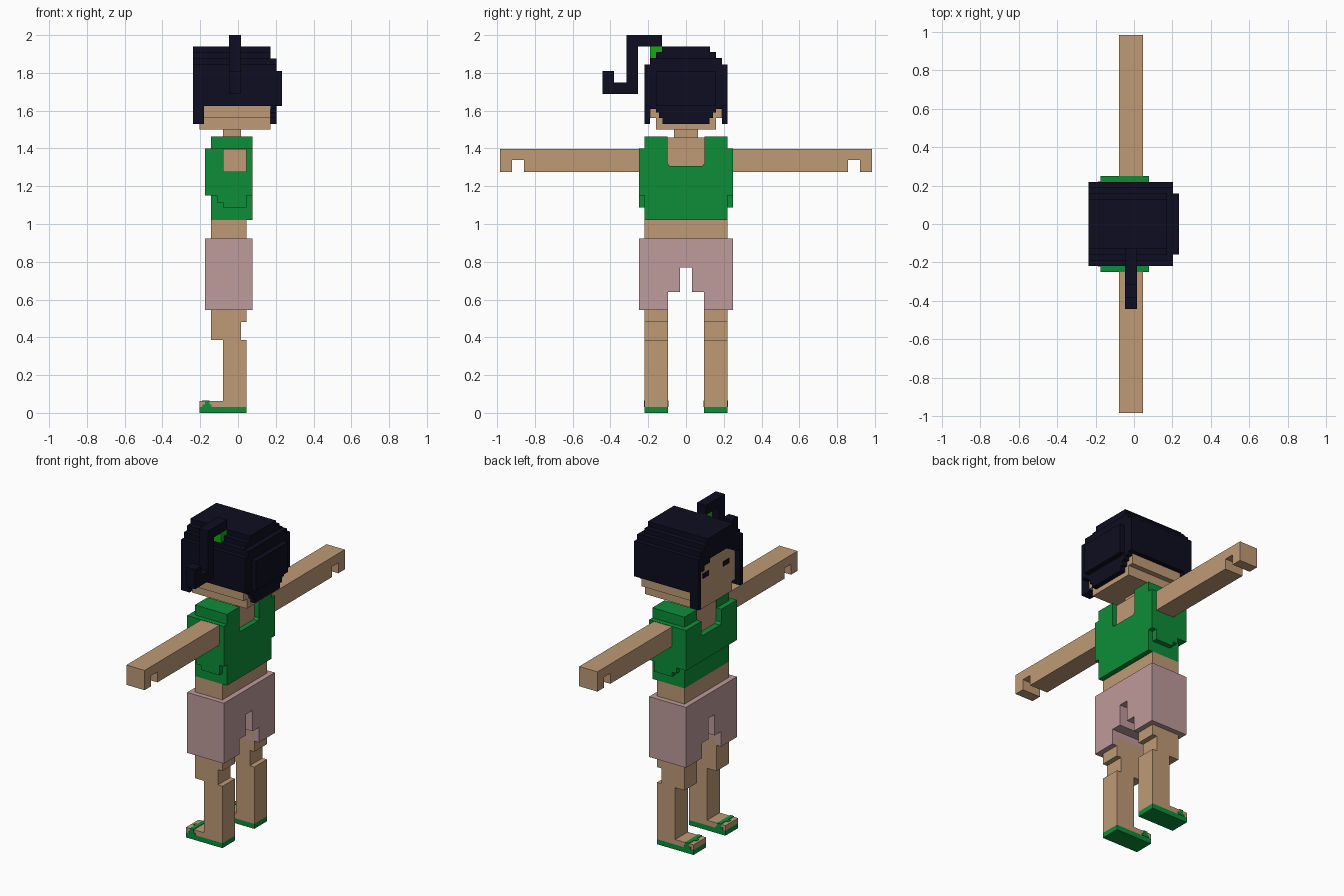
import bpy
import bmesh

cube = bpy.data.objects.get("Cube")
if cube:
    bpy.data.objects.remove(cube, do_unlink=True)


def material(name, rgb):
    m = bpy.data.materials.new(name)
    m.use_nodes = True
    m.diffuse_color = (*rgb, 1)
    bsdf = next(n for n in m.node_tree.nodes if n.type == 'BSDF_PRINCIPLED')
    bsdf.inputs["Base Color"].default_value = (*rgb, 1)
    return m


SKIN = material("skin", (0.52, 0.325, 0.18))
PINK = material("dusty pink", (0.52, 0.325, 0.325))
GREEN = material("cloth green", (0.004, 0.27, 0.04))
HAIR = material("dark navy hair", (0.004, 0.004, 0.015))
TIE = material("bright green", (0.004, 0.43, 0.004))


def prism(name, mat, outline, axis, lo, hi):
    """Extrude an outline along x (points are y,z) or along y (points are x,z)."""
    bm = bmesh.new()
    if axis == 'x':
        verts = [bm.verts.new((lo, a, b)) for a, b in outline]
        step = (hi - lo, 0, 0)
    else:
        verts = [bm.verts.new((a, lo, b)) for a, b in outline]
        step = (0, hi - lo, 0)
    face = bm.faces.new(verts)
    out = bmesh.ops.extrude_face_region(bm, geom=[face])
    moved = [g for g in out["geom"] if isinstance(g, bmesh.types.BMVert)]
    bmesh.ops.translate(bm, vec=step, verts=moved)
    bmesh.ops.recalc_face_normals(bm, faces=bm.faces)
    mesh = bpy.data.meshes.new(name)
    bm.to_mesh(mesh)
    bm.free()
    mesh.materials.append(mat)
    obj = bpy.data.objects.new(name, mesh)
    bpy.context.scene.collection.objects.link(obj)
    return obj


def box(name, mat, x0, x1, y0, y1, z0, z1):
    return prism(name, mat, [(y0, z0), (y1, z0), (y1, z1), (y0, z1)], 'x', x0, x1)


def sym(half):
    """Complete a half outline by mirroring it across y = 0."""
    return half + [(-a, b) for a, b in reversed(half)]


def side_prism(name, mat, outline, axis, lo, hi, s):
    """Build a part on the +y side, or mirrored to -y when s is -1."""
    if axis == 'x':
        return prism(name, mat, [(s * a, b) for a, b in outline], 'x', lo, hi)
    return prism(name, mat, outline, 'y', s * lo, s * hi)


# Parts that repeat on both sides: legs, sandals, arms, sleeves
SOLE = [(-0.205, 0), (0.046, 0), (0.046, 0.031), (-0.205, 0.031)]
LEG = [(-0.205, 0.031), (0.046, 0.031), (0.046, 0.385), (0.015, 0.385), (0.015, 0.48),
       (0.046, 0.48), (0.046, 0.6), (-0.143, 0.6), (-0.143, 0.385), (-0.079, 0.385),
       (-0.079, 0.0625), (-0.205, 0.0625)]
STRAP = [(-0.187, 0.031), (-0.14, 0.031), (-0.14, 0.045), (-0.15, 0.045), (-0.15, 0.066),
         (-0.175, 0.066), (-0.175, 0.045), (-0.187, 0.045)]
ARM = [(0.2, 1.275), (0.857, 1.275), (0.857, 1.34), (0.92, 1.34), (0.92, 1.275),
       (0.984, 1.275), (0.984, 1.398), (0.2, 1.398)]
SLEEVE = [(-0.175, 1.15), (-0.11, 1.15), (-0.11, 1.115), (-0.079, 1.115), (-0.079, 1.087),
          (0.046, 1.087), (0.046, 1.15), (0.078, 1.15), (0.078, 1.4), (-0.175, 1.4)]
for s, side in ((1, "left"), (-1, "right")):
    side_prism(side + "_sandal_sole", GREEN, SOLE, 'y', 0.095, 0.219, s)
    side_prism(side + "_leg", SKIN, LEG, 'y', 0.095, 0.219, s)
    side_prism(side + "_sandal_strap", GREEN, STRAP, 'y', 0.092, 0.222, s)
    box(side + "_sandal_thong", GREEN, -0.19, -0.17, s * 0.157 - 0.012, s * 0.157 + 0.012, 0.05, 0.066)
    side_prism(side + "_arm", SKIN, ARM, 'x', -0.079, 0.046, s)
    side_prism(side + "_sleeve", GREEN, SLEEVE, 'y', 0.21, 0.25, s)

# Shorts with the stepped gap between the legs
prism("shorts", PINK, sym([(0.031, 0.77), (0.031, 0.64), (0.095, 0.64), (0.095, 0.546),
                           (0.25, 0.546), (0.25, 0.922)]), 'x', -0.175, 0.078)

# Torso and shirt with scooped neckline
box("waist", SKIN, -0.143, 0.046, -0.219, 0.219, 0.9, 1.02)
box("chest", SKIN, -0.138, 0.046, -0.1, 0.1, 1.02, 1.458)
box("neck", SKIN, -0.079, 0.015, -0.063, 0.063, 1.4, 1.52)
SCOOP = [(0.085, 1.306), (0.097, 1.32)]
prism("shirt", GREEN, sym(SCOOP + [(0.097, 1.463), (0.219, 1.463), (0.219, 1.02)]),
      'x', -0.143, 0.078)
prism("shirt_front", GREEN, sym(SCOOP + [(0.097, 1.4), (0.219, 1.4), (0.219, 1.15)]),
      'x', -0.175, -0.143)

# Head with narrower jaw
box("jaw", SKIN, -0.205, 0.172, -0.158, 0.158, 1.5, 1.56)
box("head", SKIN, -0.205, 0.172, -0.19, 0.19, 1.56, 1.8)
for s, side in ((1, "left"), (-1, "right")):
    box(side + "_eye", HAIR, -0.209, -0.2, s * 0.1 - 0.03, s * 0.1 + 0.03, 1.685, 1.715)

# Hair: stepped crown, front locks with fringe, and layers at the back
CROWN = [(0.219, 1.845), (0.19, 1.845), (0.19, 1.88), (0.16, 1.88), (0.16, 1.91),
         (0.128, 1.91), (0.128, 1.94)]
prism("hair_crown", HAIR, sym([(0.219, 1.625)] + CROWN), 'x', -0.18, 0.172)
prism("hair_front", HAIR, sym([(0.105, 1.81), (0.105, 1.785), (0.16, 1.785), (0.16, 1.755),
                               (0.19, 1.755), (0.19, 1.53), (0.219, 1.53)] + CROWN),
      'x', -0.238, -0.18)
prism("hair_back", HAIR, sym([(0.125, 1.53), (0.125, 1.56), (0.142, 1.56), (0.142, 1.59),
                              (0.16, 1.59), (0.16, 1.61), (0.19, 1.61), (0.19, 1.625),
                              (0.219, 1.625), (0.219, 1.845), (0.19, 1.845), (0.19, 1.875)]),
      'x', 0.172, 0.203)
box("hair_back_layer", HAIR, 0.203, 0.234, -0.158, 0.158, 1.625, 1.81)

# Hooked ponytail and its tie
prism("ponytail", HAIR, [(-0.128, 1.94), (-0.128, 2.0), (-0.315, 2.0), (-0.315, 1.75),
                         (-0.382, 1.75), (-0.382, 1.81), (-0.443, 1.81), (-0.443, 1.688),
                         (-0.255, 1.688), (-0.255, 1.94)], 'x', -0.048, 0.015)
box("hair_tie", TIE, -0.048, 0.015, -0.19, -0.125, 1.88, 1.94)
